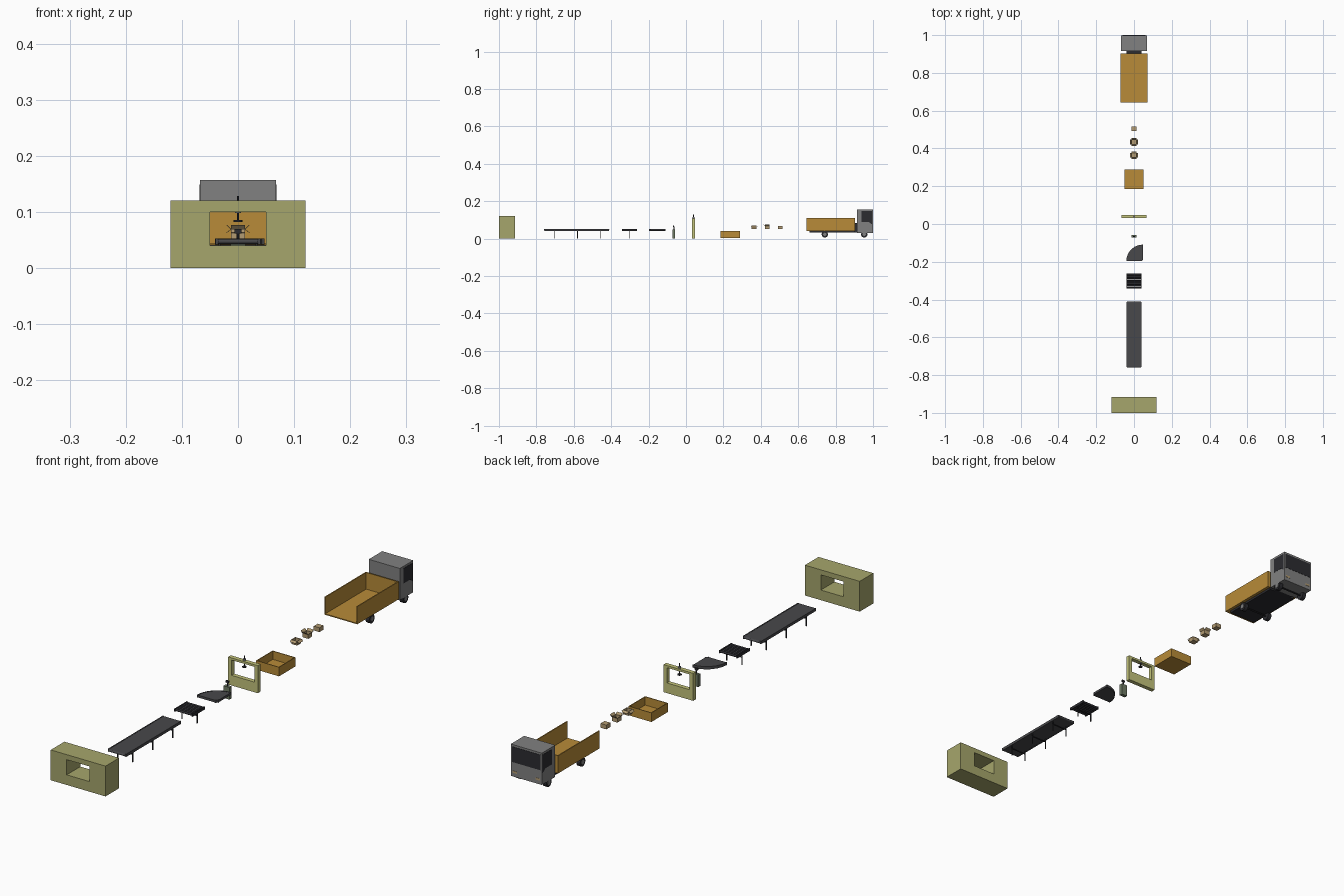
import bpy, bmesh, math
from mathutils import Matrix, Vector

if "Cube" in bpy.data.objects:
    bpy.data.objects.remove(bpy.data.objects["Cube"])


def mat(name, r, g, b):
    m = bpy.data.materials.new(name)
    m.diffuse_color = (r, g, b, 1)
    m.use_nodes = True
    m.node_tree.nodes["Principled BSDF"].inputs["Base Color"].default_value = m.diffuse_color
    return m


OLIVE = mat("olive", .38, .38, .15)
YELLOW = mat("pale_yellow", .55, .55, .20)
GREEN = mat("dull_green", .16, .20, .13)
ORANGE = mat("orange", .48, .26, .04)
CARD = mat("cardboard", .45, .33, .17)
GREY = mat("mid_grey", .22, .22, .22)
BELT = mat("belt_grey", .065, .065, .07)
DARK = mat("dark", .025, .025, .03)


def finish(bm, name, m):
    bmesh.ops.recalc_face_normals(bm, faces=bm.faces)
    me = bpy.data.meshes.new(name)
    bm.to_mesh(me)
    bm.free()
    me.materials.append(m)
    ob = bpy.data.objects.new(name, me)
    bpy.context.collection.objects.link(ob)
    return ob


def boxes(name, m, *bounds):
    """One mesh of boxes, each given as x0, x1, y0, y1, z0, z1."""
    bm = bmesh.new()
    for x0, x1, y0, y1, z0, z1 in bounds:
        t = Matrix.Translation(((x0 + x1) / 2, (y0 + y1) / 2, (z0 + z1) / 2))
        bmesh.ops.create_cube(bm, size=1, matrix=t @ Matrix.Diagonal((x1 - x0, y1 - y0, z1 - z0, 1)))
    return finish(bm, name, m)


def prism(name, m, pts, axis, a, b):
    """Extrude a profile: axis x takes (y, z) points, axis z takes (x, y)."""
    bm = bmesh.new()
    put = (lambda p, d: (d, *p)) if axis == "x" else (lambda p, d: (*p, d))
    f = bm.faces.new([bm.verts.new(put(p, a)) for p in pts])
    new = bmesh.ops.extrude_face_region(bm, geom=[f])["geom"]
    move = Vector(put((0, 0), b - a))
    bmesh.ops.translate(bm, vec=move, verts=[v for v in new if isinstance(v, bmesh.types.BMVert)])
    return finish(bm, name, m)


def cyl(name, m, loc, r, length, axis="z", n=16):
    bm = bmesh.new()
    rot = Matrix.Rotation(math.pi / 2, 4, "Y") if axis == "x" else Matrix()
    bmesh.ops.create_cone(bm, cap_ends=True, segments=n, radius1=r, radius2=r, depth=length,
                          matrix=Matrix.Translation(loc) @ rot)
    return finish(bm, name, m)


def frame(name, m, hx, top, y0, y1, ox, oz0, oz1):
    """Slab standing on the floor with a rectangular opening."""
    bm = bmesh.new()
    outer = [(-hx, 0), (hx, 0), (hx, top), (-hx, top)]
    inner = [(-ox, oz0), (ox, oz0), (ox, oz1), (-ox, oz1)]
    of, inf, ob, ib = [[bm.verts.new((x, y, z)) for x, z in ring]
                       for y in (y0, y1) for ring in (outer, inner)]
    for p, q in ((of, inf), (inf, ib), (ib, ob), (ob, of)):
        for i in range(4):
            j = (i + 1) % 4
            bm.faces.new((p[i], p[j], q[j], q[i]))
    return finish(bm, name, m)


def tray(name, m, hx, y0, y1, z0, z1, t, rear=True):
    """Open-topped box, optionally without its -y wall."""
    parts = [(-hx, hx, y0, y1, z0, z0 + t), (-hx, -hx + t, y0, y1, z0 + t, z1),
             (hx - t, hx, y0, y1, z0 + t, z1), (-hx + t, hx - t, y1 - t, y1, z0 + t, z1)]
    if rear:
        parts.append((-hx + t, hx - t, y0, y0 + t, z0 + t, z1))
    return boxes(name, m, *parts)


def legs(name, y):
    parts = [(s * .033 - .0017, s * .033 + .0017, y - .0017, y + .0017, 0, .044) for s in (-1, 1)]
    boxes(name, DARK, *parts, (-.033, .033, y - .0015, y + .0015, .029, .032))


# Wall housing with window
frame("tunnel_housing", OLIVE, .12, .12, -1, -.915, .05, .04, .10)

# Straight belt conveyor
y0, y1, zc, r = -.76, -.41, .0475, .0045
end = [math.radians(a) for a in range(-90, 91, 30)]
loop = [(y1 - r + r * math.cos(a), zc + r * math.sin(a)) for a in end]
loop += [(y0 + r - r * math.cos(a), zc - r * math.sin(a)) for a in end]
prism("long_belt", BELT, loop, "x", -.036, .036)
boxes("long_belt_rails", BELT, *[(min(s * .036, s * .04), max(s * .036, s * .04),
                                  y0 + .003, y1 - .003, .042, .053) for s in (-1, 1)])
for i, y in enumerate((-.705, -.58, -.455)):
    legs(f"long_belt_legs_{i}", y)

# Roller conveyor
boxes("roller_rails", DARK, (-.04, -.036, -.342, -.263, .042, .053), (.036, .04, -.342, -.263, .042, .053))
for i in range(8):
    cyl(f"roller_{i}", DARK, (0, -.337 + i * .0099, .048), .0045, .073, "x", 12)
legs("roller_legs", -.303)

# Quarter-turn belt with inner and outer rails
def sector(r0, r1, n=6):
    ang = [math.pi - i * math.pi / 2 / n for i in range(n + 1)]
    ring = lambda r, a: [(.047 + r * math.cos(t), -.197 + r * math.sin(t)) for t in a]
    return ring(r1, ang) + ring(r0, ang[::-1])


prism("curved_belt", BELT, sector(.010, .084), "z", .043, .052)
prism("curved_outer_rail", BELT, sector(.084, .088), "z", .042, .053)
prism("curved_inner_rail", BELT, sector(.006, .010), "z", .042, .053)

# Scanner cabinet
boxes("scanner_cabinet", GREEN, (-.013, .013, -.072, -.058, 0, .048))
cyl("scanner_post", DARK, (0, -.065, .056), .0025, .018, n=8)
boxes("scanner_head", DARK, (-.006, .006, -.069, -.063, .062, .07))

# Press gantry with plunger
frame("press_frame", YELLOW, .065, .109, .031, .048, .05, .04, .1005)
cyl("press_cylinder", GREY, (0, .04, .107), .005, .018, n=12)
cyl("press_rod", DARK, (0, .04, .106), .0018, .044, n=8)
cyl("press_plate", DARK, (0, .04, .084), .008, .003)

# Wooden crate
tray("open_crate", ORANGE, .05, .185, .288, .004, .04, .003)

# Cartons: folded down, half open, closed
def carton(name, yc, tilt):
    h, z0, z1 = .0125, .052, .069
    tray(name, CARD, h, yc - h, yc + h, z0, z1, .001)
    for i in range(4):
        flap = boxes(f"{name}_flap_{i}", CARD, (0, .0105, -h, h, -.0005, .0005))
        spin = Matrix.Rotation(i * math.pi / 2, 4, "Z")
        hinge = Matrix.Translation((h, 0, 0)) @ Matrix.Rotation(-tilt, 4, "Y")
        flap.data.transform(Matrix.Translation((0, yc, z1)) @ spin @ hinge)


carton("flat_carton", .364, math.radians(-38))
carton("open_carton", .434, math.radians(45))
boxes("closed_carton", CARD, (-.0125, .0125, .4915, .5165, .052, .069))

# Truck bed and chassis
tray("truck_bed", ORANGE, .072, .643, .903, .041, .111, .004, rear=False)
boxes("truck_chassis", DARK, (-.06, .06, .66, .903, .032, .041), (-.04, .04, .90, .92, .032, .085))

# Cab with wrapped glazing
boxes("cab", GREY, (-.068, .068, .915, .999, .031, .157))
boxes("windscreen", DARK, (-.062, .062, .998, 1.0, .088, .149))
side = [(.938, .149), (.995, .149), (.995, .076), (.978, .089), (.938, .089)]
for s, label in ((-1, "left"), (1, "right")):
    prism(f"side_window_{label}", DARK, side, "x", s * .067, s * .0688)
    boxes(f"headlight_{label}", CARD, (s * .05 - .01, s * .05 + .01, .998, 1.0, .046, .054))
    for y, end_name in ((.742, "rear"), (.953, "front")):
        cyl(f"{end_name}_wheel_{label}", DARK, (s * .059, y, .023), .017, .016, "x", 16)
        cyl(f"{end_name}_hub_{label}", GREY, (s * .0665, y, .023), .009, .003, "x", 12)
for y, end_name in ((.742, "rear"), (.953, "front")):
    cyl(f"{end_name}_axle", DARK, (0, y, .023), .003, .11, "x", 8)
